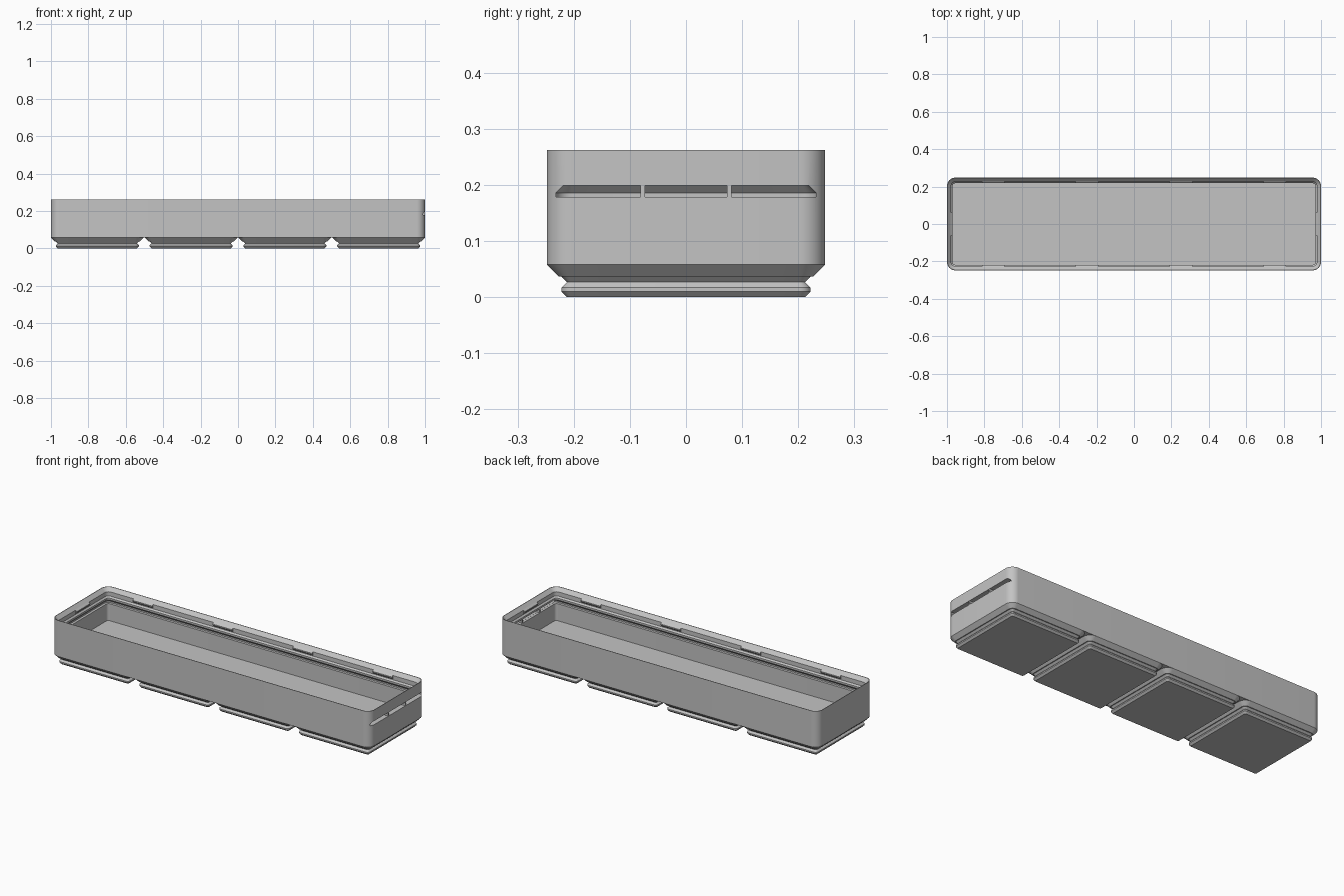
import bpy, bmesh, math
from mathutils import Matrix, Vector

cube = bpy.data.objects.get("Cube")
if cube:
    bpy.data.objects.remove(cube, do_unlink=True)

HX, HY, R = 1.0, 0.248, 0.045      # half length, half width, corner radius
PITCH = 0.5015
BASE, TOP = 0.058, 0.262
FLOOR = 0.082
WALL = 0.03

grey = bpy.data.materials.new("light grey")
grey.use_nodes = True
colour = (0.55, 0.55, 0.55, 1)
grey.diffuse_color = colour
grey.node_tree.nodes["Principled BSDF"].inputs["Base Color"].default_value = colour


def finish(name, bm):
    bmesh.ops.recalc_face_normals(bm, faces=bm.faces)
    mesh = bpy.data.meshes.new(name)
    bm.to_mesh(mesh)
    bm.free()
    mesh.materials.append(grey)
    obj = bpy.data.objects.new(name, mesh)
    bpy.context.collection.objects.link(obj)
    return obj


def smooth(obj):
    bpy.ops.object.select_all(action='DESELECT')
    obj.select_set(True)
    bpy.context.view_layer.objects.active = obj
    bpy.ops.object.shade_smooth_by_angle(angle=math.radians(30))


def rounded_rect(hx, hy, inset, z, steps=10):
    r = R - inset
    points = []
    for k, (sx, sy) in enumerate([(1, 1), (-1, 1), (-1, -1), (1, -1)]):
        for i in range(steps + 1):
            a = math.pi / 2 * (k + i / steps)
            points.append(Vector((sx * (hx - R) + r * math.cos(a),
                                  sy * (hy - R) + r * math.sin(a), z)))
    return points


def loft(name, hx, hy, profile):
    """Closed solid through rounded rectangles given as (inset, z)."""
    bm = bmesh.new()
    rings = [[bm.verts.new(p) for p in rounded_rect(hx, hy, *step)] for step in profile]
    n = len(rings[0])
    for a, b in zip(rings, rings[1:]):
        for i in range(n):
            j = (i + 1) % n
            bm.faces.new((a[i], a[j], b[j], b[i]))
    bm.faces.new(rings[0])
    bm.faces.new(rings[-1])
    return finish(name, bm)


def prism(name, outline, depth, matrix):
    """Extrude a flat (x, z) outline evenly along y, then place it."""
    bm = bmesh.new()
    face = bm.faces.new([bm.verts.new((x, -depth / 2, z)) for x, z in outline])
    new = bmesh.ops.extrude_face_region(bm, geom=[face])["geom"]
    bmesh.ops.translate(bm, vec=(0, depth, 0),
                        verts=[v for v in new if isinstance(v, bmesh.types.BMVert)])
    bm.transform(matrix)
    return finish(name, bm)


# Tray: outer wall, stacking lip, lid groove and cavity in one lofted profile
tray = loft("tray_body", HX, HY, [
    (0, BASE), (0, TOP), (0.003, TOP),
    (0.022, 0.242), (0.022, 0.218), (WALL, 0.21),
    (WALL, 0.2), (0.016, 0.186), (0.016, 0.178), (WALL, 0.178),
    (WALL, FLOOR)])

# Lid slot: dovetail opening through the left end wall
slot_outline = [(-0.2315, 0.1785), (0.2315, 0.1785), (0.2315, 0.186), (0.218, 0.1995),
                (-0.218, 0.1995), (-0.2315, 0.186)]
cutter = prism("slot_cutter", slot_outline, 0.15,
               Matrix.Translation((1.025, 0, 0)) @ Matrix.Rotation(math.pi / 2, 4, 'Z'))
cutter.hide_render = True
cut = tray.modifiers.new("lid slot", 'BOOLEAN')
cut.operation = 'DIFFERENCE'
cut.solver = 'EXACT'
cut.object = cutter
bpy.context.view_layer.objects.active = tray
bpy.ops.object.modifier_apply(modifier=cut.name)
bpy.data.objects.remove(cutter, do_unlink=True)
smooth(tray)

# Thin ribs standing in the slot
for side in (-1, 1):
    rib = [(0.971, 0.177), (0.9985, 0.177), (0.9985, 0.201), (0.971, 0.201)]
    prism("slot_rib", rib, 0.008, Matrix.Translation((0, side * 0.077, 0)))

# Feet: bevelled pads with a snap groove around each
centres = [(i - 1.5) * PITCH for i in range(4)]
for x in centres:
    foot = loft("foot", HY, HY, [
        (0.036, 0), (0.026, 0.01), (0.026, 0.017), (0.036, 0.027),
        (0.026, 0.037), (0.021, 0.037), (0, BASE), (0, BASE + 0.002)])
    foot.location.x = x
    smooth(foot)

# Snap tabs inside the lip; outline is measured outward from the wall face
tab = [(-0.007, 0.255), (-0.03, 0.236), (-0.03, 0.23), (-0.021, 0.22), (-0.015, 0.22)]
places = [(x, side * HY, side * math.pi / 2) for x in centres for side in (-1, 1)]
places += [(HX, 0, 0), (-HX, 0, math.pi)]
for x, y, angle in places:
    prism("snap_tab", tab, 0.122,
          Matrix.Translation((x, y, 0)) @ Matrix.Rotation(angle, 4, 'Z'))
